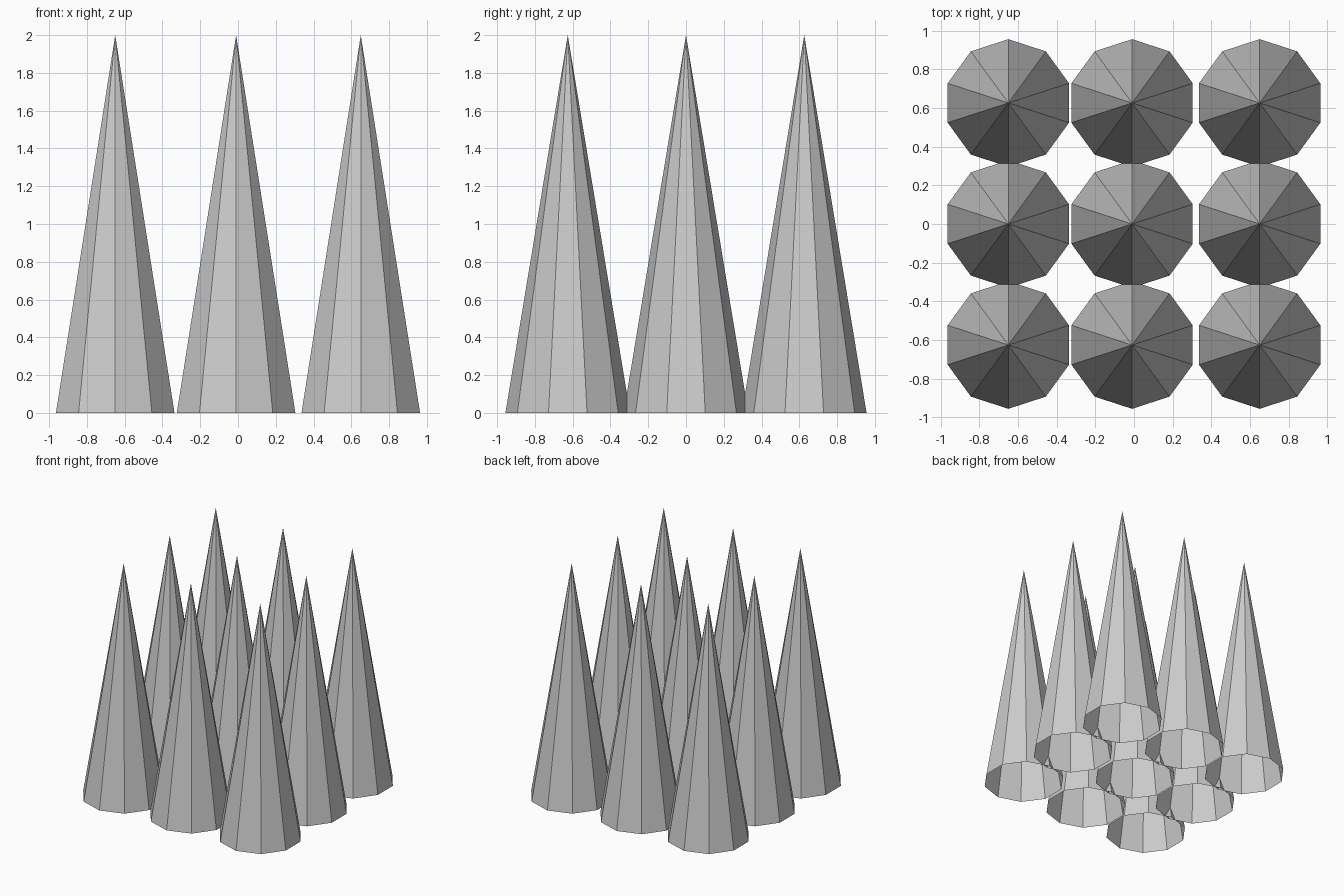
import bpy

if "Cube" in bpy.data.objects:
    bpy.data.objects.remove(bpy.data.objects["Cube"])

RADIUS = 0.33
HEIGHT = 2.0
COLUMNS = (-0.65, -0.01, 0.65)
ROWS = (-0.626, 0.0, 0.626)


def add_spike(x, y, name):
    # ten-sided cone, open underneath, with a corner facing +y
    bpy.ops.mesh.primitive_cone_add(
        vertices=10, radius1=RADIUS, radius2=0, depth=HEIGHT,
        end_fill_type='NOTHING', location=(x, y, HEIGHT / 2))
    bpy.context.object.name = name


# three by three field of spikes
for r, y in enumerate(ROWS, 1):
    for c, x in enumerate(COLUMNS, 1):
        add_spike(x, y, f"spike_row{r}_column{c}")
